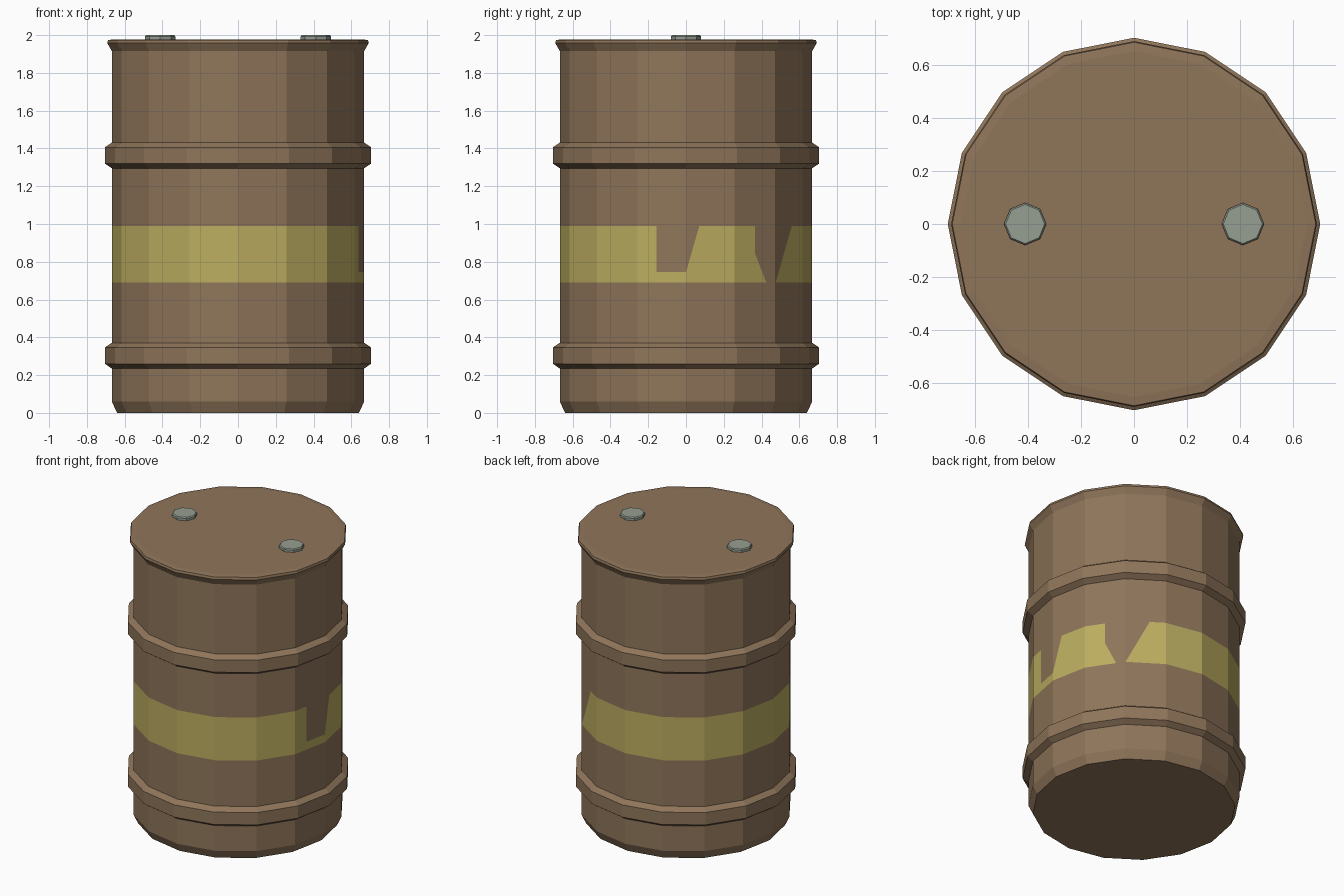
import bpy, bmesh, math
from mathutils import Vector

if "Cube" in bpy.data.objects:
    bpy.data.objects.remove(bpy.data.objects["Cube"])

SIDES = 16
R = 0.668


def material(name, rgb):
    m = bpy.data.materials.new(name)
    m.diffuse_color = (*rgb, 1)
    m.use_nodes = True
    m.node_tree.nodes["Principled BSDF"].inputs["Base Color"].default_value = m.diffuse_color
    return m


BROWN = material("rust brown", (0.275, 0.178, 0.102))
YELLOW = material("faded yellow", (0.503, 0.418, 0.117))
GREY = material("cap grey", (0.305, 0.342, 0.287))


def lathe(name, profile, mats, sides=SIDES, centre=(0, 0), ring=False):
    """Spin (radius, z) points round z; cap the ends, or close into a ring."""
    bm = bmesh.new()
    loops = []
    for r, z in profile:
        angles = [math.tau * i / sides for i in range(sides)]
        loops.append([bm.verts.new((centre[0] + r * math.cos(a),
                                    centre[1] + r * math.sin(a), z)) for a in angles])
    pairs = list(zip(loops, loops[1:]))
    if ring:
        pairs.append((loops[-1], loops[0]))
    else:
        bm.faces.new(loops[0][::-1])
        bm.faces.new(loops[-1])
    for lo, hi in pairs:
        for i in range(sides):
            j = (i + 1) % sides
            bm.faces.new((lo[i], lo[j], hi[j], hi[i]))
    bmesh.ops.recalc_face_normals(bm, faces=bm.faces[:])
    me = bpy.data.meshes.new(name)
    bm.to_mesh(me)
    bm.free()
    for m in mats:
        me.materials.append(m)
    ob = bpy.data.objects.new(name, me)
    bpy.context.collection.objects.link(ob)
    return ob


# Drum body: bevelled foot, straight wall, flared rim, flat lid
Z0, Z1 = 0.69, 0.99
body = lathe("drum_body", [(0.64, 0), (R, 0.06), (R, Z0), (R, Z1), (R, 1.915),
                           (0.692, 1.958), (0.688, 1.974), (0.655, 1.978)],
             [BROWN, YELLOW])

# Painted band with two chipped areas on the right side (convex outlines in y, z)
chips = [[(-0.155, Z1), (-0.155, 0.745), (0.0, 0.745), (0.07, Z1)],
         [(0.365, Z1), (0.365, 0.845), (0.425, Z0), (0.475, Z0), (0.56, Z1)]]


def chip_edges(chip):
    for (ya, za), (yb, zb) in zip(chip, chip[1:]):
        if not (za == zb == Z0):
            yield Vector((0, ya, za)), Vector((0, -(zb - za), yb - ya)).normalized()


def in_band(f):
    c = f.calc_center_median()
    return Z0 < c.z < Z1 and abs(f.normal.z) < 0.01


bm = bmesh.new()
bm.from_mesh(body.data)
for chip in chips:
    for point, normal in chip_edges(chip):
        faces = [f for f in bm.faces if in_band(f) and f.calc_center_median().x > 0]
        geom = set(faces)
        for f in faces:
            geom.update(f.edges)
            geom.update(f.verts)
        bmesh.ops.bisect_plane(bm, geom=list(geom), dist=1e-5,
                               plane_co=point, plane_no=normal)
for f in bm.faces:
    if in_band(f):
        c = f.calc_center_median()
        chipped = c.x > 0 and any(
            all((c - p).dot(n) > 0 for p, n in chip_edges(chip)) for chip in chips)
        f.material_index = 0 if chipped else 1
bm.to_mesh(body.data)
bm.free()

# Two rolling hoops
for name, z in (("lower_hoop", 0.303), ("upper_hoop", 1.363)):
    lathe(name, [(0.64, z - 0.07), (R, z - 0.068), (0.705, z - 0.043), (0.705, z + 0.043),
                 (R, z + 0.068), (0.64, z + 0.07)], [BROWN], ring=True)

# Two screw caps on the lid
for name, x in (("left_cap", -0.412), ("right_cap", 0.412)):
    lathe(name, [(0.08, 1.96), (0.08, 1.993), (0.074, 2.0)], [GREY], sides=8, centre=(x, 0))
